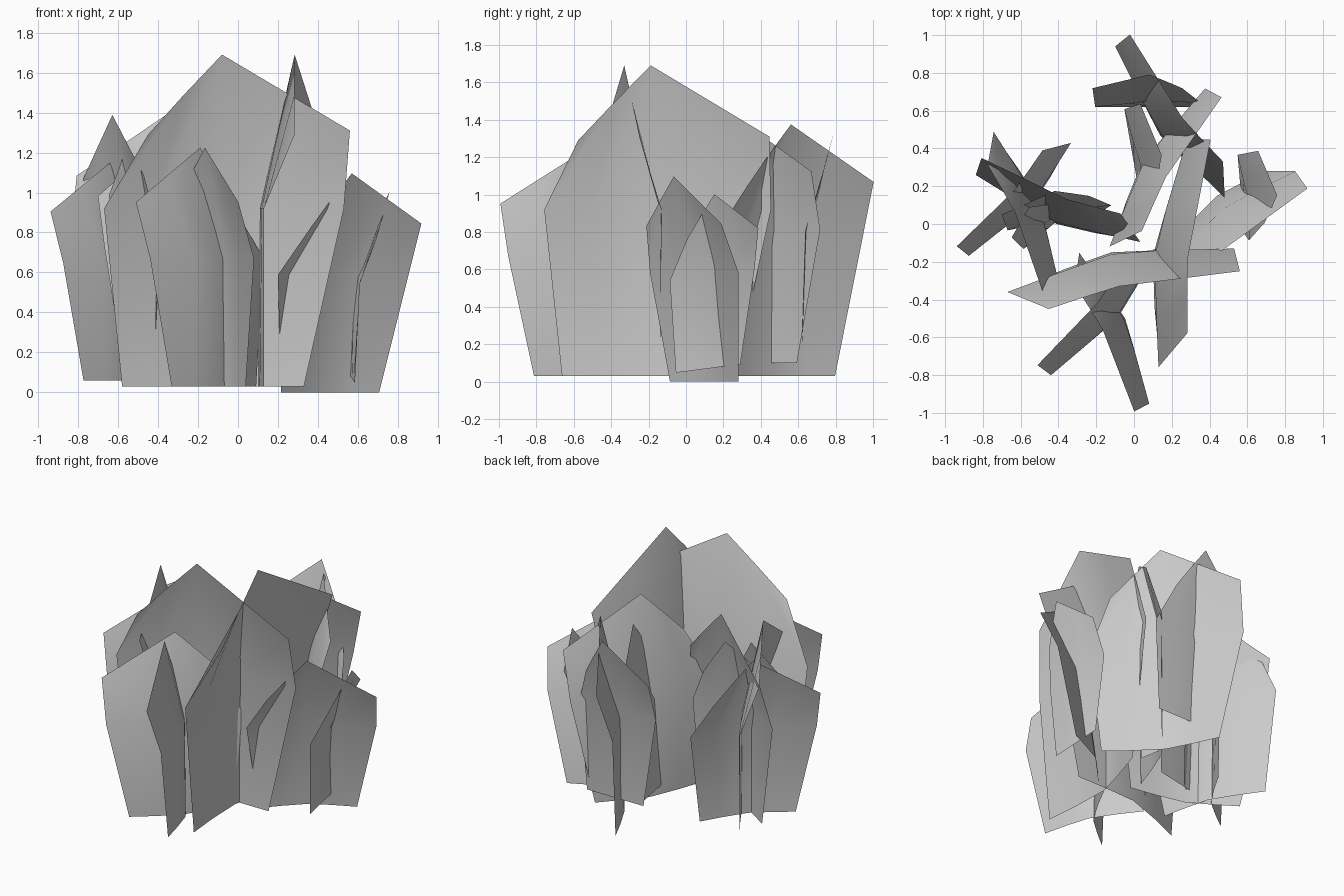
import bpy
from math import radians, cos, sin

if "Cube" in bpy.data.objects:
    bpy.data.objects.remove(bpy.data.objects["Cube"])

# One bent leaf card: bottom, middle and top rows, five columns each (x, y, z)
ROWS = [
    [(-.46, -.18, 0), (-.25, -.09, 0), (0, 0, 0), (.23, .01, 0), (.45, .01, 0)],
    [(-.55, -.21, .89), (-.31, -.12, .89), (0, -.01, .89), (.25, .01, .89), (.65, .02, .89)],
    [(-.33, -.30, 1.26), (-.15, -.24, 1.46), (.04, -.18, 1.66), (.36, -.14, 1.47), (.68, -.10, 1.28)],
]
# Depths of the straighter small leaves
SMALL_Y = [(0, 0, 0, 0, 0), (-.02, -.03, -.04, -.02, 0), (-.11, -.15, -.19, -.15, -.11)]


def card(name, cx, cy, base, angle, sx, sy=None, sz=None, small=False, roll=0, lean=0):
    """Place a scaled leaf card turned about z; roll lifts its right end, lean tips it forward."""
    sy = sx if sy is None else sy
    sz = sx if sz is None else sz
    c, s = cos(radians(angle)), sin(radians(angle))
    verts = []
    for r, row in enumerate(ROWS):
        for i, (x, y, z) in enumerate(row):
            if small:
                y = SMALL_Y[r][i]
            x, z = x * sx, z * sz
            y = y * sy - lean * z
            verts.append((cx + c * x - s * y, cy + s * x + c * y, base + z + roll * x))
    faces = [(r * 5 + i, r * 5 + i + 1, r * 5 + i + 6, r * 5 + i + 5)
             for r in range(2) for i in range(4)]
    mesh = bpy.data.meshes.new(name)
    mesh.from_pydata(verts, [], faces)
    mesh.polygons.foreach_set("use_smooth", [True] * len(faces))
    ob = bpy.data.objects.new(name, mesh)
    bpy.context.collection.objects.link(ob)
    return ob


# Tall crossing pair in the middle
card("main_leaf_a", -.12, -.15, .03, 0, 1)
card("main_leaf_b", .10, -.17, .03, 72, 1)

# Front clump
card("front_leaf_a", -.085, -.495, .03, 219, .72)
card("front_leaf_b", -.047, -.50, .03, 284, .72)

# Left clump
card("left_leaf_a", -.54, .10, .06, 217, .66)
card("left_leaf_b", -.503, .117, .06, 282, .75, .75, .80)
card("left_leaf_c", -.41, .0, .06, 147, .77, .77, .80)
card("left_leaf_d", -.37, .03, .15, 192, .47, .8, .65, small=True)
card("left_leaf_small", -.45, -.02, .15, 220, .27, .8, .65, small=True)

# Back clump
card("back_leaf_a", .04, .32, .10, 48, .80)
card("back_leaf_b", .138, .47, .03, 115, .81)
card("back_leaf_c", .10, .62, .19, 180, .47, .9, .69, small=True)
card("back_leaf_d", .0, .32, .16, 100, .45, .8, .67, small=True)

# Right clump
card("right_leaf_a", .44, .15, .0, 25, .66, .66, .66, lean=.12)
card("right_leaf_b", .57, .12, .07, 95, .38, 1.0, .56, small=True, roll=.13)
